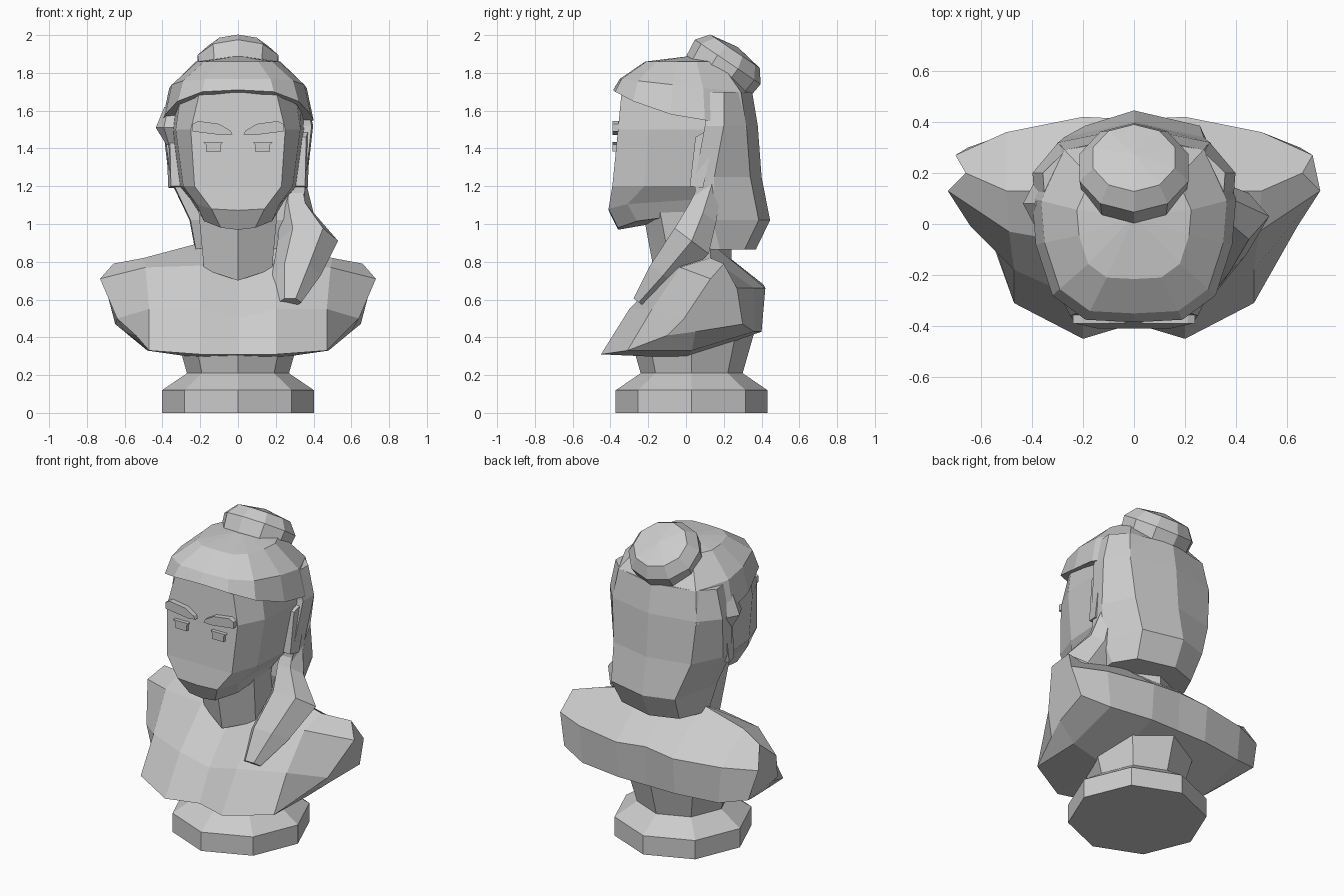
import bpy, bmesh
from math import cos, sin, pi
from mathutils import Vector

if "Cube" in bpy.data.objects:
    bpy.data.objects.remove(bpy.data.objects["Cube"])


def loft(name, rings, tip=None):
    """Skin equal-length rings of 3D points, capping both ends (or closing to a tip)."""
    bm = bmesh.new()
    loops = [[bm.verts.new(p) for p in r] for r in rings]
    n = len(loops[0])
    for a, b in zip(loops, loops[1:]):
        for i in range(n):
            j = (i + 1) % n
            bm.faces.new((a[i], a[j], b[j], b[i]))
    bm.faces.new(loops[0][::-1])
    if tip:
        t = bm.verts.new(tip)
        for i in range(n):
            bm.faces.new((loops[-1][i], loops[-1][(i + 1) % n], t))
    else:
        bm.faces.new(loops[-1])
    bmesh.ops.recalc_face_normals(bm, faces=bm.faces)
    me = bpy.data.meshes.new(name)
    bm.to_mesh(me)
    bm.free()
    ob = bpy.data.objects.new(name, me)
    bpy.context.collection.objects.link(ob)
    return ob


def mirror(half, left=1.0):
    """Close a half outline across x = 0; left scales the width of the mirrored side."""
    return half + [(-x * left, y, z) for x, y, z in reversed(half) if x > 1e-4]


def circle(c, rx, ry, n, u=(1, 0, 0), v=(0, 1, 0), phase=0.0):
    c, u, v = Vector(c), Vector(u), Vector(v)
    return [c + u * rx * cos(2 * pi * i / n + phase) + v * ry * sin(2 * pi * i / n + phase)
            for i in range(n)]


def prism(name, outline, y0, y1):
    return loft(name, [[(x, y0, z) for x, z in outline], [(x, y1, z) for x, z in outline]])


# Octagonal plinth and its flared stem
loft("plinth", [circle((0, .03, z), r, r, 8) for z, r in
                [(0, .402), (.12, .402), (.21, .27), (.42, .33)]])

# Bust: cross-sections from the centre to the cut arm, mirrored
def section(x, yz):
    return [(x, y, z) for y, z in yz]

centre = section(0, [(-.39, .31), (-.29, .5), (-.1, .72), (.15, .88), (.41, .68), (.4, .43), (0, .29)])
breast = section(.2, [(-.45, .31), (-.3, .55), (-.08, .78), (.13, .9), (.42, .66), (.4, .43), (0, .29)])
shoulder = [(.47, -.31, .33), (.47, -.18, .55), (.49, -.03, .77), (.5, .13, .82),
            (.5, .36, .66), (.48, .36, .43), (.48, .03, .33)]
arm = [(.54, -.1, .41), (.64, -.01, .5), (.73, .13, .71), (.66, .2, .79),
       (.7, .27, .66), (.65, .3, .47), (.6, .05, .43)]
half = [breast, shoulder, arm]
flip = [[(-x, y, z) for x, y, z in r] for r in reversed(half)]
loft("bust", flip + [centre] + half)

# Neck
loft("neck", [mirror([(0, y - .02, z - .06), (w, y + .06, z), (w, .15, z), (0, .24, z)])
              for z, w, y in [(.76, .18, -.14), (1.08, .21, -.2)]])

# Head with a flat face plate and angled cheeks
head = []
for z, xf, yf, xs, ys, xb, yb, lift in [
        (.98, .09, -.36, .18, -.26, .2, 0, .07),
        (1.08, .14, -.41, .22, -.31, .25, .05, .05),
        (1.2, .23, -.39, .29, -.22, .31, .09, 0),
        (1.5, .25, -.36, .33, -.2, .35, .12, 0),
        (1.71, .2, -.34, .3, -.2, .34, .12, 0)]:
    head.append(mirror([(0, yf, z - lift * .15), (xf, yf, z), (xs, ys, z + lift * .5),
                        (xb, yb, z + lift), (0, yb + .1, z + lift)]))
loft("head", head)

# Hair cap with a dipping hairline
rim = [(0, -.385, 1.71), (.19, -.375, 1.7), (.32, -.28, 1.65), (.385, -.08, 1.58),
       (.4, .1, 1.55), (.3, .32, 1.5), (0, .38, 1.5)]
def crown(s, z, tilt):
    return mirror([(x * s, y * s, z - tilt * y) for x, y, _ in rim])
loft("hair_cap", [mirror(rim), crown(.91, 1.73, .1), crown(.56, 1.86, 0)], (0, .03, 1.89))

# Long hair falling behind the neck, fuller on the side of the lock
loft("back_hair", [mirror([(0, yf, z), (w, yf, z), (w * 1.02, yf + .1, z),
                           (w * .76, yb - .06, z), (0, yb, z)], left)
                   for z, w, left, yf, yb in [
                       (1.7, .35, 1, .1, .35), (1.52, .39, 1, .1, .38), (1.25, .36, 1, .05, .4),
                       (1.02, .34, .74, .04, .445), (.865, .31, .72, .08, .37)]])

# Bun, tilted backwards
axis, side = Vector((0, .56, .83)), (0, .83, -.56)
foot = Vector((0, .165, 1.775))
loft("bun", [circle(foot + axis * h, r * 1.07, r, 10, v=side, phase=pi / 10) for h, r in
             [(-.06, .17), (.01, .2), (.1, .21), (.168, .158)]], foot + axis * .195)

# Lock of hair drawn forward over one shoulder
loft("side_lock", [circle(c, rx, ry, 6, v=(0, .8, -.6)) for c, rx, ry in
                   [((.3, .14, 1.22), .06, .07), ((.31, .09, 1.06), .09, .1),
                    ((.37, .03, .91), .16, .13), ((.31, -.12, .73), .13, .1),
                    ((.275, -.25, .585), .06, .04)]])

# Swept tuft on the other side
loft("side_tuft", [circle((-.35, .08, z), r, r * 1.1, 6) for z, r in
                   [(1.42, .03), (1.51, .085), (1.62, .04)]])

# Ears, eyes and brows, one pair each
for s, label in [(1, "right"), (-1, "left")]:
    ear = [(.02, 1.2), (.09, 1.19), (.13, 1.38), (.12, 1.5), (.05, 1.46)]
    loft("ear_" + label, [[(s * .3, y, z) for y, z in ear],
                          [(s * (.355 + .2 * (y - .02)), y, z) for y, z in ear]])
    prism("eye_" + label, [(s * x, z) for x, z in
          [(.09, 1.385), (.17, 1.385), (.17, 1.42), (.185, 1.435), (.08, 1.435), (.09, 1.42)]], -.39, -.34)
    prism("brow_" + label, [(s * x, z) for x, z in
          [(.03, 1.475), (.08, 1.47), (.24, 1.49), (.24, 1.53), (.21, 1.545), (.1, 1.53), (.04, 1.495)]],
          -.39, -.31)
